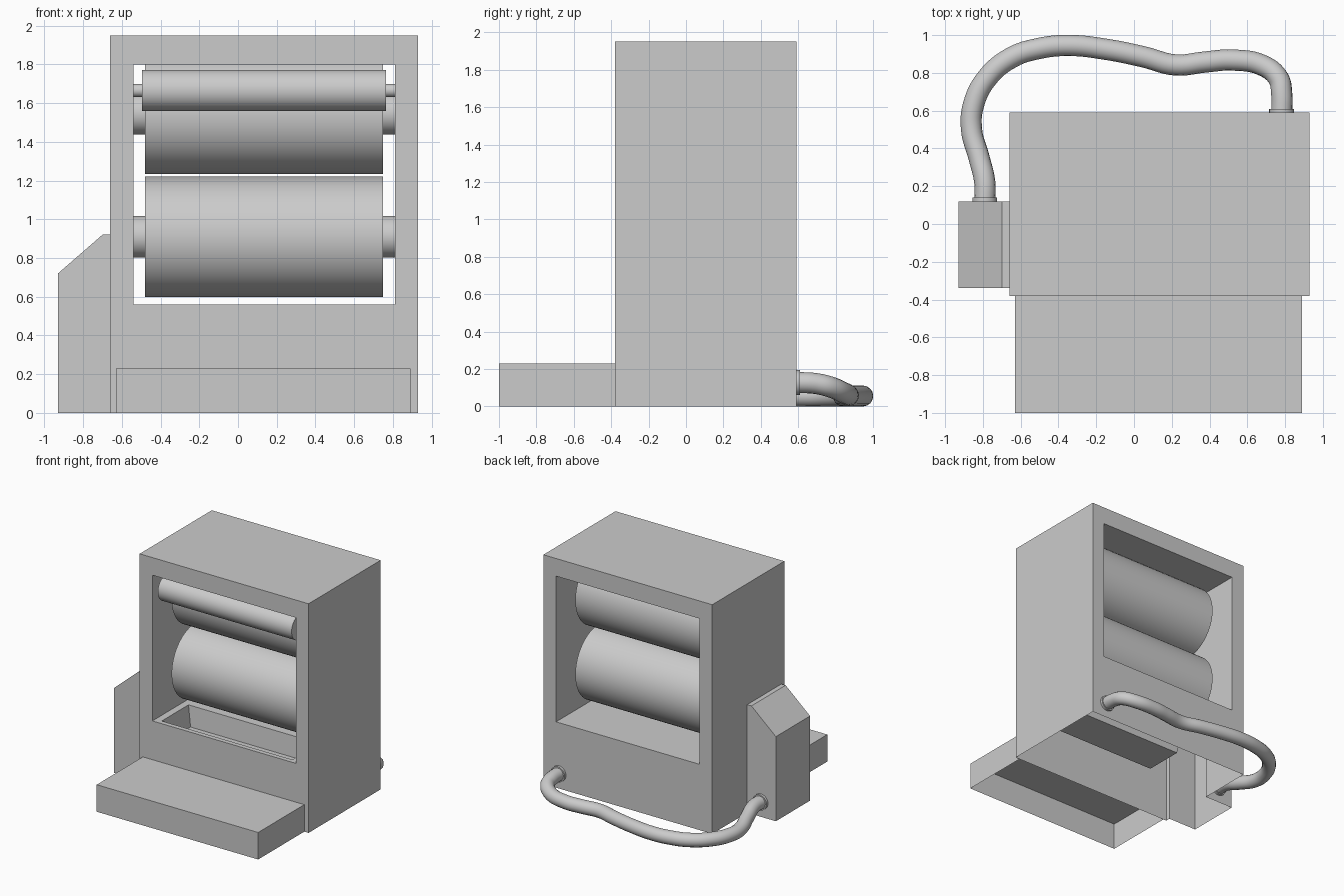
import bpy, bmesh, math
from mathutils import Vector

if "Cube" in bpy.data.objects:
    bpy.data.objects.remove(bpy.data.objects["Cube"])


def sheet(name, polys):
    """Mesh object from a list of polygons, welded with outward normals."""
    bm = bmesh.new()
    for poly in polys:
        bm.faces.new([bm.verts.new(p) for p in poly])
    bmesh.ops.remove_doubles(bm, verts=bm.verts, dist=1e-4)
    bmesh.ops.recalc_face_normals(bm, faces=bm.faces)
    me = bpy.data.meshes.new(name)
    bm.to_mesh(me)
    bm.free()
    ob = bpy.data.objects.new(name, me)
    bpy.context.collection.objects.link(ob)
    return ob


def rect_xz(x0, x1, z0, z1, y):
    return [(x0, y, z0), (x1, y, z0), (x1, y, z1), (x0, y, z1)]


def rect_xy(x0, x1, y0, y1, z):
    return [(x0, y0, z), (x1, y0, z), (x1, y1, z), (x0, y1, z)]


def bridge(a, b, closed=True):
    """Quads joining two loops of equal length."""
    n = len(a)
    return [[a[i], a[(i + 1) % n], b[(i + 1) % n], b[i]]
            for i in range(n if closed else n - 1)]


def cylinder(name, radius, start, end, sides=64):
    a, b = Vector(start), Vector(end)
    bpy.ops.mesh.primitive_cylinder_add(
        vertices=sides, radius=radius, depth=(b - a).length, location=(a + b) / 2,
        rotation=(b - a).to_track_quat('Z', 'Y').to_euler())
    ob = bpy.context.object
    ob.name = name
    bpy.ops.object.shade_smooth_by_angle(angle=math.radians(30))
    return ob


# Main housing: open-bottomed shell with a window right through it
X0, X1, YF, YB, H = -0.66, 0.93, -0.38, 0.59, 1.95
WX0, WX1, WZ0, WZ1 = -0.54, 0.81, 0.56, 1.80
SY0, SY1, SH = -0.34, 0.12, 0.92
polys = []
for y in (YF, YB):
    polys += bridge(rect_xz(X0, X1, 0, H, y), rect_xz(WX0, WX1, WZ0, WZ1, y))
tunnel = bridge(rect_xz(WX0, WX1, WZ0, WZ1, YF), rect_xz(WX0, WX1, WZ0, WZ1, YB))
polys += tunnel[1:]
polys.append(rect_xy(X0, X1, YF, YB, H))
polys.append([(X1, YF, 0), (X1, YB, 0), (X1, YB, H), (X1, YF, H)])
# left wall, open towards the side box
polys.append([(X0, y, z) for y, z in (
    (YF, 0), (SY0, 0), (SY0, SH), (SY1, SH), (SY1, 0), (YB, 0), (YB, H), (YF, H))])
# window floor with a sunken tray under the rollers
tray_top = rect_xy(-0.48, 0.75, -0.34, 0.02, WZ0)
tray_low = rect_xy(-0.45, 0.72, -0.33, 0.005, 0.385)
polys += bridge(rect_xy(WX0, WX1, YF, YB, WZ0), tray_top)
polys += bridge(tray_top, tray_low)
polys.append(tray_low)
sheet("housing", polys)

# Front step: hollow, open underneath
low = [(-0.63, YF, 0), (-0.63, -1, 0), (0.89, -1, 0), (0.89, YF, 0)]
high = [(x, y, 0.23) for x, y, _ in low]
sheet("front_step", bridge(low, high, closed=False) + [high])

# Side box with sloped top, open underneath
profile = [(X0, 0), (-0.93, 0), (-0.93, 0.72), (-0.70, SH), (X0, SH)]
front = [(x, SY0, z) for x, z in profile]
back = [(x, SY1, z) for x, z in profile]
sheet("side_box", [front, back] + bridge(front, back, closed=False)[1:])

# Rollers and their axles
for name, y, z, r, axle_r, xa, xb in (
        ("lower_roller", 0.105, 0.91, 0.312, 0.108, -0.48, 0.75),
        ("upper_roller", 0.105, 1.545, 0.312, 0.108, -0.48, 0.75),
        ("small_roller", -0.265, 1.665, 0.107, 0.034, -0.495, 0.765)):
    cylinder(name, r, (xa, y, z), (xb, y, z))
    cylinder(name + "_axle", axle_r, (WX0, y, z), (WX1, y, z), 32)

# Hose running behind the machine
path = [(-0.79, 0.11, 0.13), (-0.79, 0.22, 0.125), (-0.82, 0.35, 0.09),
        (-0.86, 0.50, 0.06), (-0.85, 0.63, 0.056), (-0.78, 0.77, 0.056),
        (-0.65, 0.88, 0.056), (-0.50, 0.93, 0.056), (-0.34, 0.945, 0.056),
        (-0.15, 0.925, 0.056), (0.05, 0.885, 0.056), (0.22, 0.842, 0.056),
        (0.38, 0.858, 0.057), (0.52, 0.868, 0.06), (0.68, 0.84, 0.075),
        (0.765, 0.77, 0.105), (0.782, 0.69, 0.123), (0.782, 0.58, 0.128)]
cu = bpy.data.curves.new("hose", 'CURVE')
cu.dimensions = '3D'
cu.bevel_depth = 0.056
cu.bevel_resolution = 6
cu.resolution_u = 6
cu.use_fill_caps = True
sp = cu.splines.new('BEZIER')
sp.bezier_points.add(len(path) - 1)
for bp, co in zip(sp.bezier_points, path):
    bp.co = co
    bp.handle_left_type = bp.handle_right_type = 'AUTO'
hose = bpy.data.objects.new("hose", cu)
bpy.context.collection.objects.link(hose)
bpy.ops.object.select_all(action='DESELECT')
hose.select_set(True)
bpy.context.view_layer.objects.active = hose
bpy.ops.object.convert(target='MESH')
bpy.ops.object.shade_smooth_by_angle(angle=math.radians(40))

# Collars where the hose plugs in
cylinder("hose_collar_left", 0.066, (-0.79, SY1, 0.13), (-0.79, SY1 + 0.02, 0.13), 32)
cylinder("hose_collar_right", 0.066, (0.782, YB, 0.128), (0.782, YB + 0.02, 0.128), 32)
